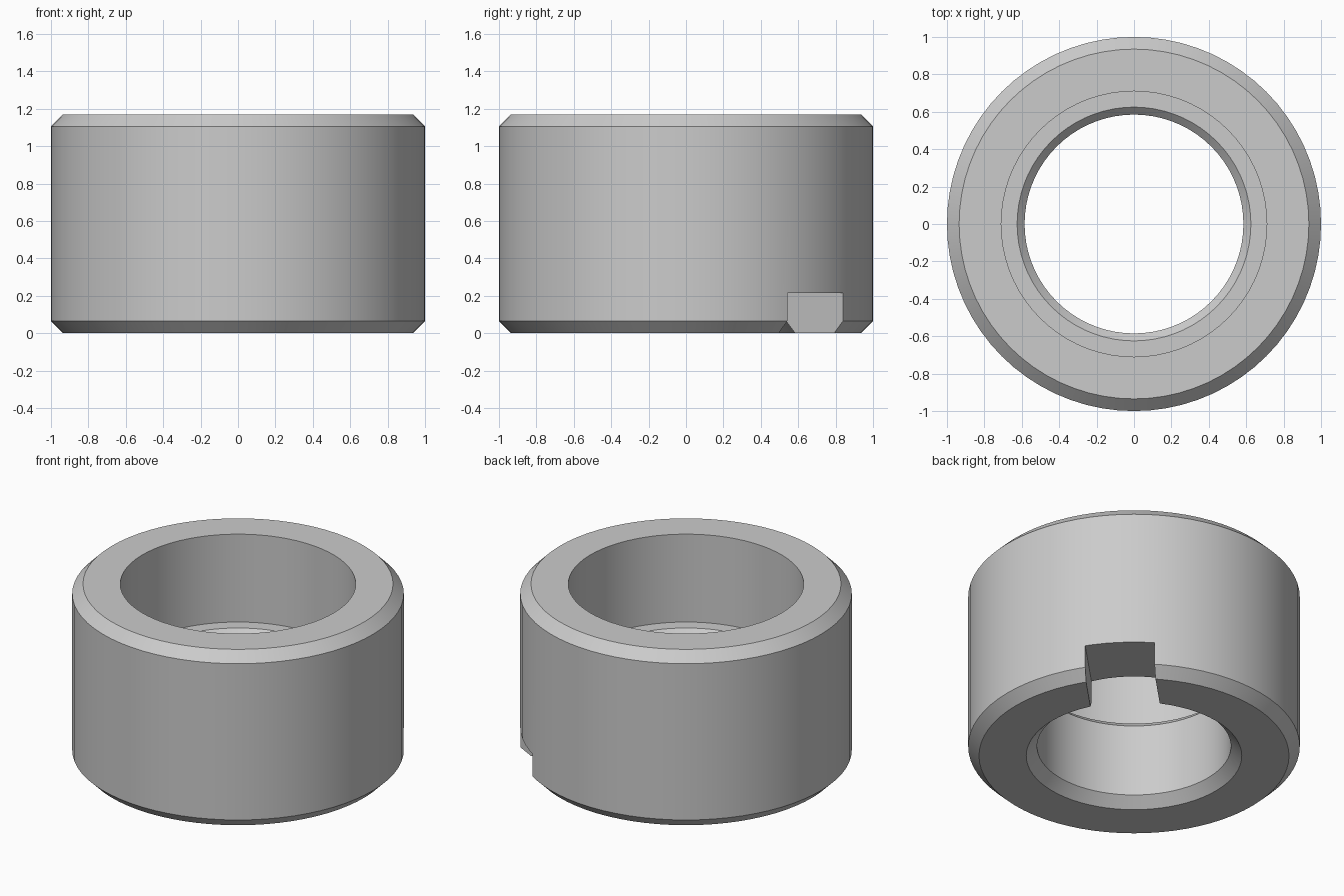
import bpy
import bmesh
import math
from mathutils import Matrix, Vector

cube = bpy.data.objects.get("Cube")
if cube:
    bpy.data.objects.remove(cube, do_unlink=True)

SEGMENTS = 72
HEIGHT = 1.17
CHAMFER = 0.065

steel = bpy.data.materials.new("grey_steel")
steel.use_nodes = True
grey = (0.6, 0.6, 0.6, 1.0)
steel.diffuse_color = grey
steel.node_tree.nodes["Principled BSDF"].inputs["Base Color"].default_value = grey


def add_object(name, bm):
    bmesh.ops.recalc_face_normals(bm, faces=bm.faces)
    mesh = bpy.data.meshes.new(name)
    bm.to_mesh(mesh)
    bm.free()
    mesh.materials.append(steel)
    obj = bpy.data.objects.new(name, mesh)
    bpy.context.collection.objects.link(obj)
    return obj


def lathe(name, profile):
    """Spin a closed (radius, height) profile around the z axis."""
    bm = bmesh.new()
    verts = [bm.verts.new((r, 0, z)) for r, z in profile]
    edges = [bm.edges.new((a, b)) for a, b in zip(verts, verts[1:] + verts[:1])]
    bmesh.ops.spin(bm, geom=verts + edges, cent=(0, 0, 0), axis=(0, 0, 1),
                   angle=math.tau, steps=SEGMENTS, use_merge=True)
    bmesh.ops.remove_doubles(bm, verts=bm.verts, dist=0.0001)
    return add_object(name, bm)


# Ring: chamfered outside, wide counterbore above, narrow bore below
bushing = lathe("bushing_ring", [
    (0.65, 0), (1 - CHAMFER, 0), (1, CHAMFER),
    (1, HEIGHT - CHAMFER), (1 - CHAMFER, HEIGHT),
    (0.71, HEIGHT), (0.71, 0.585), (0.625, 0.585),
    (0.585, 0.545), (0.585, CHAMFER),
])

# Radial drive slot through the bottom of the wall
bm = bmesh.new()
bmesh.ops.create_cube(bm, size=1)
bmesh.ops.scale(bm, vec=(1.0, 0.42, 0.43), verts=bm.verts)
bmesh.ops.translate(bm, vec=Vector((0.8, 0, 0)), verts=bm.verts)
bmesh.ops.rotate(bm, cent=(0, 0, 0), matrix=Matrix.Rotation(math.pi / 4, 3, 'Z'),
                 verts=bm.verts)
cutter = add_object("slot_cutter", bm)
cutter.hide_render = True
cutter.hide_set(True)

slot = bushing.modifiers.new("slot", 'BOOLEAN')
slot.operation = 'DIFFERENCE'
slot.solver = 'EXACT'
slot.object = cutter

# Bake the slot, then smooth the round walls
bpy.context.view_layer.objects.active = bushing
bushing.select_set(True)
bpy.ops.object.modifier_apply(modifier=slot.name)
bpy.data.objects.remove(cutter, do_unlink=True)
bpy.ops.object.shade_smooth_by_angle(angle=math.radians(30))
